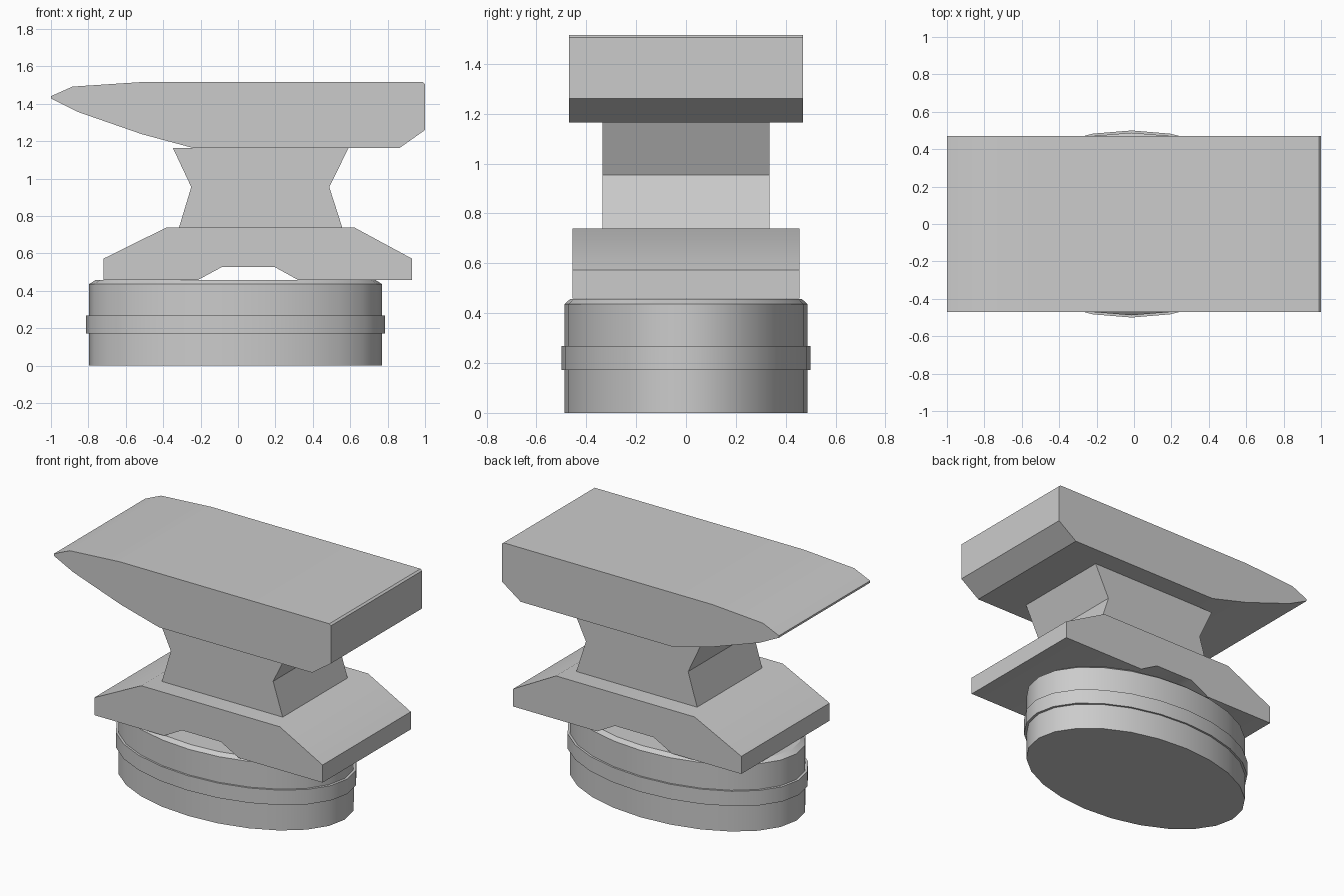
import bpy, bmesh, math

if "Cube" in bpy.data.objects:
    bpy.data.objects.remove(bpy.data.objects["Cube"])

steel = bpy.data.materials.new("grey steel")
steel.diffuse_color = (0.6, 0.6, 0.6, 1)
steel.use_nodes = True
steel.node_tree.nodes["Principled BSDF"].inputs["Base Color"].default_value = steel.diffuse_color


def finish(name, bm):
    bmesh.ops.recalc_face_normals(bm, faces=bm.faces)
    mesh = bpy.data.meshes.new(name)
    bm.to_mesh(mesh)
    bm.free()
    mesh.materials.append(steel)
    obj = bpy.data.objects.new(name, mesh)
    bpy.context.collection.objects.link(obj)
    bpy.ops.object.select_all(action='DESELECT')
    obj.select_set(True)
    bpy.context.view_layer.objects.active = obj
    bpy.ops.object.shade_smooth_by_angle(angle=math.radians(30))
    return obj


def slab(name, profile, half_depth):
    """Extrude an (x, z) outline along y."""
    bm = bmesh.new()
    face = bm.faces.new([bm.verts.new((x, -half_depth, z)) for x, z in profile])
    ext = bmesh.ops.extrude_face_region(bm, geom=[face])
    verts = [g for g in ext["geom"] if isinstance(g, bmesh.types.BMVert)]
    bmesh.ops.translate(bm, verts=verts, vec=(0, 2 * half_depth, 0))
    return finish(name, bm)


def oval_lathe(name, profile, cx, sides=24):
    """Stack oval rings given as (rx, ry, z) and cap both ends."""
    bm = bmesh.new()
    rings = []
    for rx, ry, z in profile:
        rings.append([bm.verts.new((cx + rx * math.cos(2 * math.pi * i / sides),
                                    ry * math.sin(2 * math.pi * i / sides), z))
                      for i in range(sides)])
    for a, b in zip(rings, rings[1:]):
        for i in range(sides):
            j = (i + 1) % sides
            bm.faces.new((a[i], a[j], b[j], b[i]))
    bm.faces.new(rings[0])
    bm.faces.new(rings[-1])
    return finish(name, bm)


# Anvil head with horn on the left and cut heel on the right
slab("anvil_head", [(-1, 1.428), (-1, 1.441), (-0.885, 1.492), (-0.52, 1.516),
                    (0.988, 1.516), (1, 1.506), (1, 1.26), (0.864, 1.164),
                    (-0.24, 1.164), (-0.515, 1.238), (-0.86, 1.358)], 0.47)

# Pinched waist
slab("anvil_waist", [(-0.348, 1.164), (0.591, 1.164), (0.488, 0.955),
                     (0.557, 0.74), (-0.315, 0.74), (-0.25, 0.955)], 0.335)

# Spreading foot with arched notch underneath
slab("anvil_foot", [(-0.38, 0.74), (0.62, 0.74), (0.929, 0.573), (0.929, 0.458),
                    (0.322, 0.458), (0.195, 0.528), (-0.085, 0.528),
                    (-0.215, 0.458), (-0.718, 0.458), (-0.718, 0.573)], 0.455)

# Oval block with a chamfered top and a raised band
oval_lathe("stump_block", [(0.783, 0.488, 0), (0.783, 0.488, 0.172), (0.8, 0.5, 0.172),
                           (0.8, 0.5, 0.269), (0.783, 0.488, 0.269),
                           (0.783, 0.488, 0.436), (0.75, 0.464, 0.457)], -0.013)
